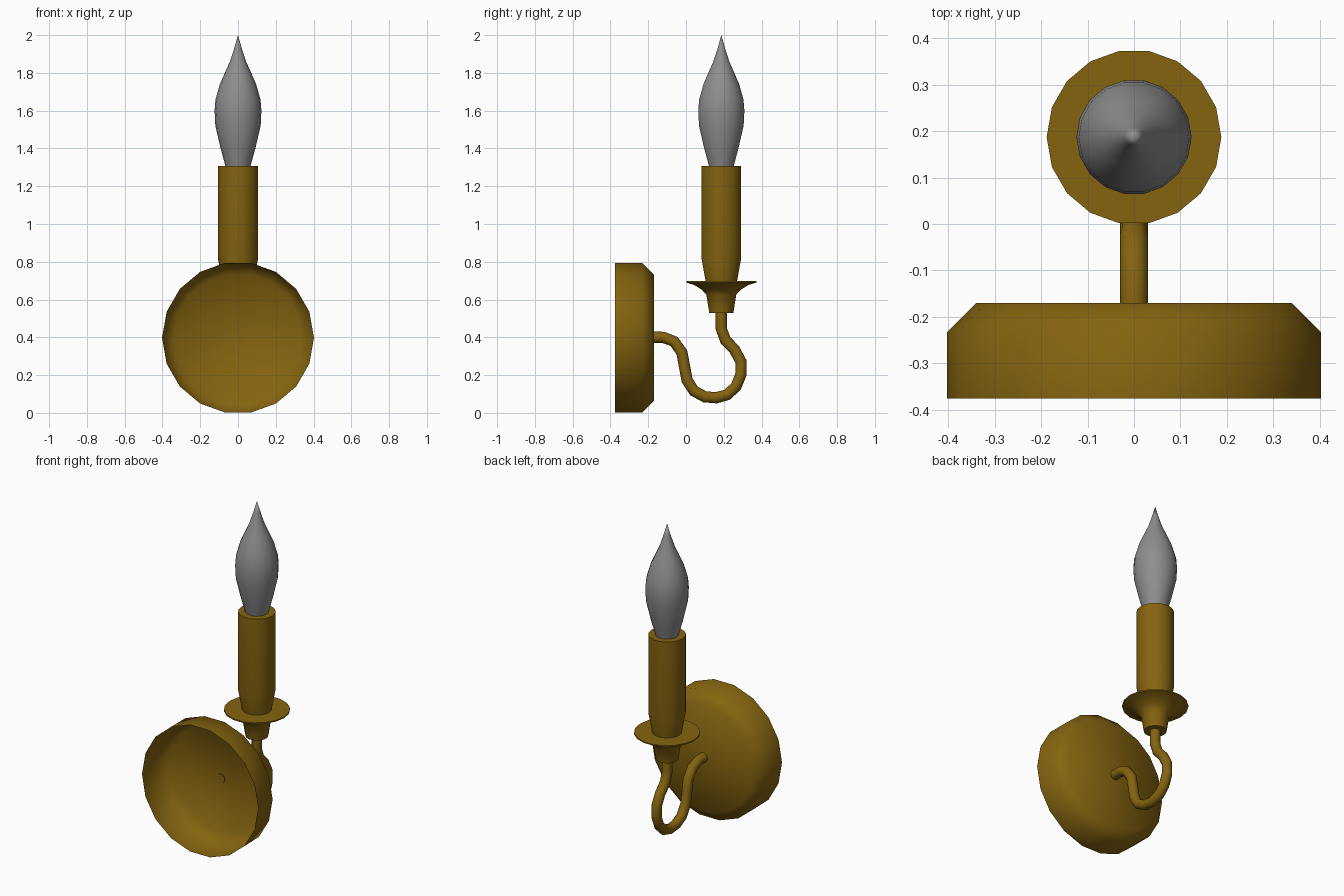
import bpy, bmesh, math
from mathutils import Vector, Matrix

if "Cube" in bpy.data.objects:
    bpy.data.objects.remove(bpy.data.objects["Cube"])

SIDES = 18
AXIS_Y = 0.187   # y of the candle axis


def material(name, rgb):
    m = bpy.data.materials.new(name)
    m.diffuse_color = (*rgb, 1)
    m.use_nodes = True
    m.node_tree.nodes["Principled BSDF"].inputs["Base Color"].default_value = m.diffuse_color
    return m


gold = material("antique_gold", (0.235, 0.127, 0.005))
glass = material("grey_glass", (0.27, 0.27, 0.27))


def finish(name, bm, mat, matrix, angle):
    bm.normal_update()
    bm.transform(matrix)
    me = bpy.data.meshes.new(name)
    bm.to_mesh(me)
    bm.free()
    me.materials.append(mat)
    ob = bpy.data.objects.new(name, me)
    bpy.context.collection.objects.link(ob)
    bpy.ops.object.select_all(action='DESELECT')
    ob.select_set(True)
    bpy.context.view_layer.objects.active = ob
    bpy.ops.object.shade_smooth_by_angle(angle=math.radians(angle))
    return ob


def lathe(name, profile, mat, matrix, cap_start=False, cap_end=False, angle=40):
    """Revolve (radius, height) points around local z; radius 0 makes a tip."""
    bm = bmesh.new()
    rings = []
    for r, h in profile:
        n = 1 if r == 0 else SIDES
        rings.append([bm.verts.new((r * math.cos(math.tau * i / SIDES),
                                    r * math.sin(math.tau * i / SIDES), h)) for i in range(n)])
    for a, b in zip(rings, rings[1:]):
        for i in range(SIDES):
            j = (i + 1) % SIDES
            if len(b) == 1:
                bm.faces.new((a[i], a[j], b[0]))
            else:
                bm.faces.new((a[i], a[j], b[j], b[i]))
    if cap_start:
        bm.faces.new(rings[0][::-1])
    if cap_end:
        bm.faces.new(rings[-1])
    return finish(name, bm, mat, matrix, angle)


candle_axis = Matrix.Translation((0, AXIS_Y, 0))

# Wall plate: shallow open cup lying along y, hollow towards the front
plate_axis = Matrix.Translation((0, 0, 0.398)) @ Matrix.Rotation(math.radians(-90), 4, 'X')
lathe("wall_plate", [(0.402, -0.375), (0.402, -0.232), (0.34, -0.17)],
      gold, plate_axis, cap_end=True, angle=60)

# Curved arm: round tube swept along a path in the y-z plane
path = [(-0.176, 0.40), (-0.12, 0.40), (-0.063, 0.378), (-0.022, 0.32), (-0.008, 0.246),
        (0.006, 0.172), (0.043, 0.115), (0.10, 0.085), (0.16, 0.08), (0.218, 0.096),
        (0.265, 0.14), (0.291, 0.204), (0.291, 0.272), (0.256, 0.336), (0.209, 0.385),
        (0.187, 0.445), (AXIS_Y, 0.54)]
bm = bmesh.new()
pts = [Vector((0, y, z)) for y, z in path]
rings = []
for k, p in enumerate(pts):
    t = (pts[min(k + 1, len(pts) - 1)] - pts[max(k - 1, 0)]).normalized()
    side = Vector((1, 0, 0))
    up = t.cross(side)
    rings.append([bm.verts.new(p + 0.03 * (side * math.cos(a) + up * math.sin(a)))
                  for a in (math.tau * i / 12 for i in range(12))])
for a, b in zip(rings, rings[1:]):
    for i in range(12):
        j = (i + 1) % 12
        bm.faces.new((a[i], a[j], b[j], b[i]))
bm.faces.new(rings[0][::-1])
bm.faces.new(rings[-1])
finish("curved_arm", bm, gold, Matrix.Identity(4), 50)

# Drip tray with its cup below
lathe("drip_tray", [(0.065, 0.53), (0.08, 0.625), (0.105, 0.652), (0.145, 0.677),
                    (0.188, 0.69), (0.188, 0.698)],
      gold, candle_axis, cap_start=True, cap_end=True)

# Candle sleeve
lathe("candle_sleeve", [(0.084, 0.695), (0.107, 0.82), (0.107, 1.308)],
      gold, candle_axis, cap_end=True)

# Flame-shaped bulb
lathe("flame_bulb", [(0.066, 1.305), (0.092, 1.40), (0.12, 1.52), (0.124, 1.60),
                     (0.119, 1.66), (0.096, 1.74), (0.07, 1.80), (0.043, 1.86),
                     (0.02, 1.93), (0, 2.0)],
      glass, candle_axis)
